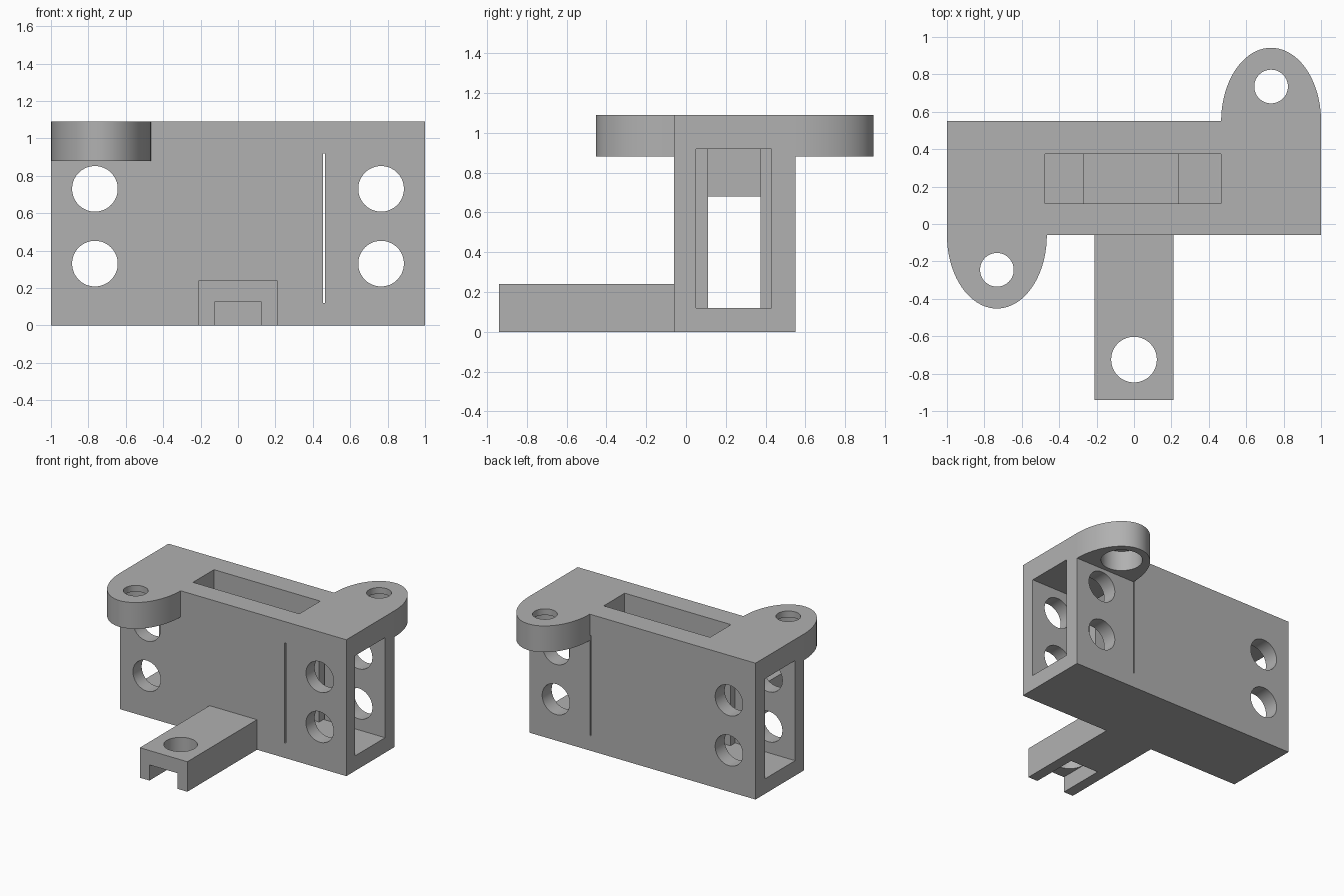
import bpy, bmesh, math
from mathutils import Matrix, Vector

if "Cube" in bpy.data.objects:
    bpy.data.objects.remove(bpy.data.objects["Cube"], do_unlink=True)

grey = bpy.data.materials.new("plain grey")
grey.use_nodes = True
grey.diffuse_color = (0.44, 0.44, 0.44, 1)
grey.node_tree.nodes["Principled BSDF"].inputs["Base Color"].default_value = grey.diffuse_color


def finish(name, bm):
    bmesh.ops.recalc_face_normals(bm, faces=bm.faces)
    mesh = bpy.data.meshes.new(name)
    bm.to_mesh(mesh)
    bm.free()
    mesh.materials.append(grey)
    obj = bpy.data.objects.new(name, mesh)
    bpy.context.collection.objects.link(obj)
    return obj


def box(name, x, y, z):
    bm = bmesh.new()
    size = Vector((x[1] - x[0], y[1] - y[0], z[1] - z[0]))
    centre = Vector((sum(x), sum(y), sum(z))) / 2
    bmesh.ops.create_cube(bm, size=1, matrix=Matrix.Translation(centre) @ Matrix.Diagonal(size).to_4x4())
    return finish(name, bm)


def cylinder(name, centre, radius, depth, axis="Z"):
    bm = bmesh.new()
    turn = Matrix.Rotation(math.pi / 2, 4, "X") if axis == "Y" else Matrix()
    bmesh.ops.create_cone(bm, cap_ends=True, segments=64, radius1=radius, radius2=radius,
                          depth=depth, matrix=Matrix.Translation(centre) @ turn)
    return finish(name, bm)


def cut(obj, cutters):
    # Subtract each cutter in turn, then delete it
    for cutter in cutters:
        cutter.hide_render = True
        mod = obj.modifiers.new("cut", "BOOLEAN")
        mod.operation = "DIFFERENCE"
        mod.solver = "EXACT"
        mod.object = cutter
        graph = bpy.context.evaluated_depsgraph_get()
        result = bpy.data.meshes.new_from_object(obj.evaluated_get(graph))
        obj.modifiers.clear()
        obj.data = result
        bpy.data.objects.remove(cutter, do_unlink=True)


FRONT, BACK, TOP = -0.06, 0.55, 1.09
CAVITY = (0.12, 0.92)
SLOT_Y = (0.11, 0.375)

# Hollow housing: end pockets, top slot, thin slit and bolt holes
housing = box("housing", (-1, 1), (FRONT, BACK), (0, TOP))
cutters = [
    box("left_pocket", (0.455, 1.1), (0.05, 0.43), CAVITY),
    box("right_pocket", (-1.1, -0.47), (0.05, 0.43), CAVITY),
    box("top_slot", (-0.475, 0.465), SLOT_Y, (CAVITY[0], 1.2)),
    box("slit", (0.455, 0.465), (-0.2, 0.7), CAVITY),
]
for x in (-0.765, 0.765):
    for z in (0.33, 0.73):
        cutters.append(cylinder("bolt_hole", (x, 0.24, z), 0.122, 1, "Y"))
cut(housing, cutters)

# Block bridging the middle of the slot
bridge = box("slot_bridge", (-0.27, 0.24), SLOT_Y, (0.68, 0.92))


# Rounded mounting tabs with a hole counterbored from below
def mounting_tab(name, side, edge, hole_y):
    bm = bmesh.new()
    mid = side * 0.733
    steps = 40
    arc = [math.pi * i / steps for i in range(steps + 1)]
    ring = [bm.verts.new((mid + 0.267 * math.cos(a), edge + side * 0.392 * math.sin(a), 0.88)) for a in arc]
    face = bm.faces.new(ring)
    new = bmesh.ops.extrude_face_region(bm, geom=[face])["geom"]
    bmesh.ops.translate(bm, vec=(0, 0, TOP - 0.88),
                        verts=[v for v in new if isinstance(v, bmesh.types.BMVert)])
    tab = finish(name, bm)
    cut(tab, [cylinder("tab_hole", (mid, hole_y, 1), 0.09, 1),
              cylinder("counterbore", (mid, hole_y, 0.84), 0.15, 0.4)])
    return tab


right_tab = mounting_tab("front_right_tab", -1, FRONT, -0.245)
left_tab = mounting_tab("back_left_tab", 1, BACK, 0.735)

# Front arm with a hole and a channel under its tip
arm = box("front_arm", (-0.21, 0.21), (-0.94, FRONT), (0, 0.24))
cut(arm, [box("arm_channel", (-0.125, 0.125), (-1.1, -0.56), (-0.1, 0.125)),
          cylinder("arm_hole", (0, -0.725, 0.1), 0.122, 1)])

# Smooth the round surfaces, keep the edges sharp
bpy.ops.object.select_all(action="DESELECT")
for obj in (housing, bridge, right_tab, left_tab, arm):
    obj.select_set(True)
bpy.context.view_layer.objects.active = housing
bpy.ops.object.shade_smooth_by_angle(angle=math.radians(30))
